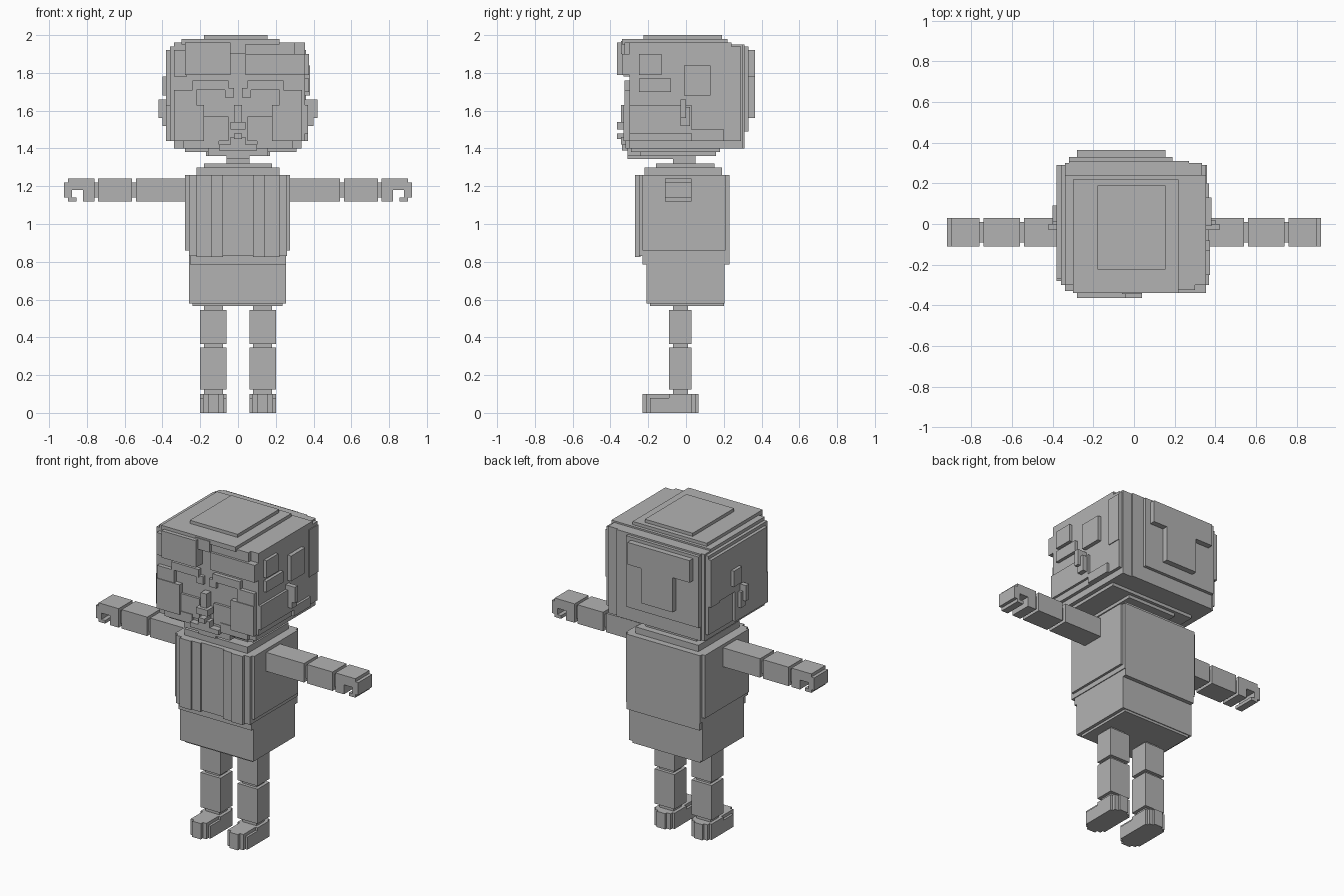
import bpy, bmesh
from mathutils import Matrix, Vector

grey = bpy.data.materials.new("plain_grey")
grey.diffuse_color = (0.45, 0.45, 0.45, 1)


def part(name, boxes, mirror=False):
    """One object from boxes given as (x0, x1, y0, y1, z0, z1)."""
    bm = bmesh.new()
    for x0, x1, y0, y1, z0, z1 in boxes:
        spans = [(x0, x1)] + ([(-x1, -x0)] if mirror else [])
        for a, b in spans:
            mid = Vector(((a + b) / 2, (y0 + y1) / 2, (z0 + z1) / 2))
            size = Matrix.Diagonal((b - a, y1 - y0, z1 - z0, 1))
            bmesh.ops.create_cube(bm, size=1, matrix=Matrix.Translation(mid) @ size)
    mesh = bpy.data.meshes.new(name)
    bm.to_mesh(mesh)
    bm.free()
    mesh.materials.append(grey)
    ob = bpy.data.objects.new(name, mesh)
    bpy.context.collection.objects.link(ob)
    return ob


# Feet with stepped toes and heels
part("feet", [
    (0.06, 0.20, -0.19, 0.03, 0.00, 0.08),
    (0.075, 0.185, -0.21, 0.05, 0.00, 0.10),
    (0.10, 0.16, -0.23, 0.065, 0.00, 0.10),
    (0.06, 0.20, -0.09, 0.03, 0.00, 0.10),
], True)

# Legs and their thinner joints
part("legs", [
    (0.06, 0.20, -0.09, 0.03, 0.125, 0.345),
    (0.06, 0.20, -0.09, 0.03, 0.365, 0.545),
], True)
part("leg_joints", [(0.08, 0.18, -0.07, 0.01, 0.09, 0.58)], True)

# Hips and jacket hem
part("hips", [
    (-0.24, 0.235, -0.19, 0.20, 0.565, 0.60),
    (-0.26, 0.255, -0.21, 0.205, 0.58, 0.83),
])
part("hem", [(-0.255, 0.255, -0.23, 0.23, 0.785, 0.86)])

# Torso with open jacket strips
part("torso", [(-0.26, 0.26, -0.25, 0.23, 0.83, 1.26),
               (-0.28, 0.275, -0.23, 0.21, 0.86, 1.26)])
part("jacket_panels", [
    (0.08, 0.14, -0.262, -0.24, 0.825, 1.26),
    (0.14, 0.22, -0.27, -0.24, 0.825, 1.26),
], True)
part("shoulders", [
    (-0.22, 0.22, -0.22, 0.19, 1.25, 1.30),
    (-0.18, 0.18, -0.16, 0.15, 1.30, 1.32),
])
part("neck", [(-0.06, 0.06, -0.07, 0.05, 1.31, 1.38)])

# Arms, joints and hooked hands
part("arms", [
    (0.26, 0.54, -0.11, 0.03, 1.12, 1.24),
    (0.56, 0.74, -0.11, 0.03, 1.12, 1.24),
], True)
part("arm_joints", [(0.50, 0.79, -0.09, 0.01, 1.14, 1.22)], True)
part("hands", [
    (0.76, 0.82, -0.11, 0.03, 1.12, 1.24),
    (0.80, 0.90, -0.11, 0.03, 1.18, 1.24),
    (0.88, 0.92, -0.11, 0.03, 1.14, 1.22),
    (0.855, 0.90, -0.11, 0.03, 1.12, 1.14),
], True)

# Head core, tapering at jaw and crown
part("head", [
    (-0.36, 0.355, -0.30, 0.29, 1.44, 1.94),
    (-0.34, 0.335, -0.30, 0.30, 1.40, 1.95),
    (-0.28, 0.31, -0.29, 0.18, 1.38, 1.41),
    (-0.17, 0.17, -0.24, 0.16, 1.36, 1.39),
])
part("side_panels", [
    (-0.38, -0.35, -0.27, 0.27, 1.63, 1.92),
    (-0.38, -0.35, -0.28, 0.05, 1.44, 1.63),
    (-0.40, -0.37, 0.01, 0.09, 1.68, 1.78),
    (0.35, 0.38, -0.01, 0.13, 1.68, 1.84),
    (0.35, 0.375, -0.25, -0.13, 1.79, 1.90),
    (0.35, 0.375, -0.25, -0.08, 1.70, 1.77),
    (0.35, 0.37, -0.30, 0.03, 1.48, 1.63),
    (0.35, 0.37, 0.03, 0.20, 1.44, 1.50),
])
part("ears", [
    (0.35, 0.42, -0.03, 0.00, 1.56, 1.66),
    (0.35, 0.40, -0.03, 0.02, 1.52, 1.62),
], True)

# Crown layers and fringe
part("hair_top", [
    (-0.34, 0.355, -0.30, 0.24, 1.92, 1.96),
    (-0.30, 0.22, -0.34, 0.22, 1.95, 1.98),
    (-0.18, 0.155, -0.225, 0.19, 1.97, 2.00),
])
part("fringe", [
    (-0.28, -0.04, -0.365, -0.28, 1.79, 1.96),
    (-0.06, 0.04, -0.345, -0.28, 1.90, 1.97),
    (0.04, 0.355, -0.34, -0.28, 1.79, 1.90),
    (0.04, 0.30, -0.325, -0.28, 1.88, 1.96),
    (-0.34, -0.27, -0.33, -0.27, 1.78, 1.92),
])

# Back hair with a hanging central lock
part("hair_back", [
    (-0.38, 0.36, 0.20, 0.29, 1.62, 1.92),
    (-0.32, 0.27, 0.24, 0.31, 1.40, 1.95),
    (-0.32, 0.19, 0.28, 0.33, 1.49, 1.94),
    (-0.28, 0.155, 0.31, 0.365, 1.78, 1.92),
    (-0.16, 0.06, 0.31, 0.365, 1.56, 1.80),
])

# Face details
part("brow", [(0.05, 0.24, -0.325, -0.28, 1.71, 1.76),
              (0.22, 0.34, -0.325, -0.28, 1.62, 1.71),
              (0.02, 0.07, -0.32, -0.28, 1.67, 1.72)], True)
part("cheeks", [(0.05, 0.20, -0.315, -0.28, 1.44, 1.57),
                (0.18, 0.34, -0.33, -0.28, 1.44, 1.63),
                (0.10, 0.29, -0.32, -0.28, 1.40, 1.46)], True)
part("nose", [(-0.02, 0.02, -0.345, -0.28, 1.54, 1.63),
              (-0.04, 0.04, -0.365, -0.28, 1.50, 1.54)])
part("mouth_and_chin", [(-0.04, 0.04, -0.345, -0.28, 1.42, 1.46),
                        (-0.10, 0.10, -0.34, -0.28, 1.39, 1.42),
                        (-0.02, 0.02, -0.365, -0.28, 1.45, 1.48),
                        (-0.16, 0.16, -0.31, -0.07, 1.36, 1.40),
                        (-0.06, 0.06, -0.31, -0.07, 1.345, 1.37)])
